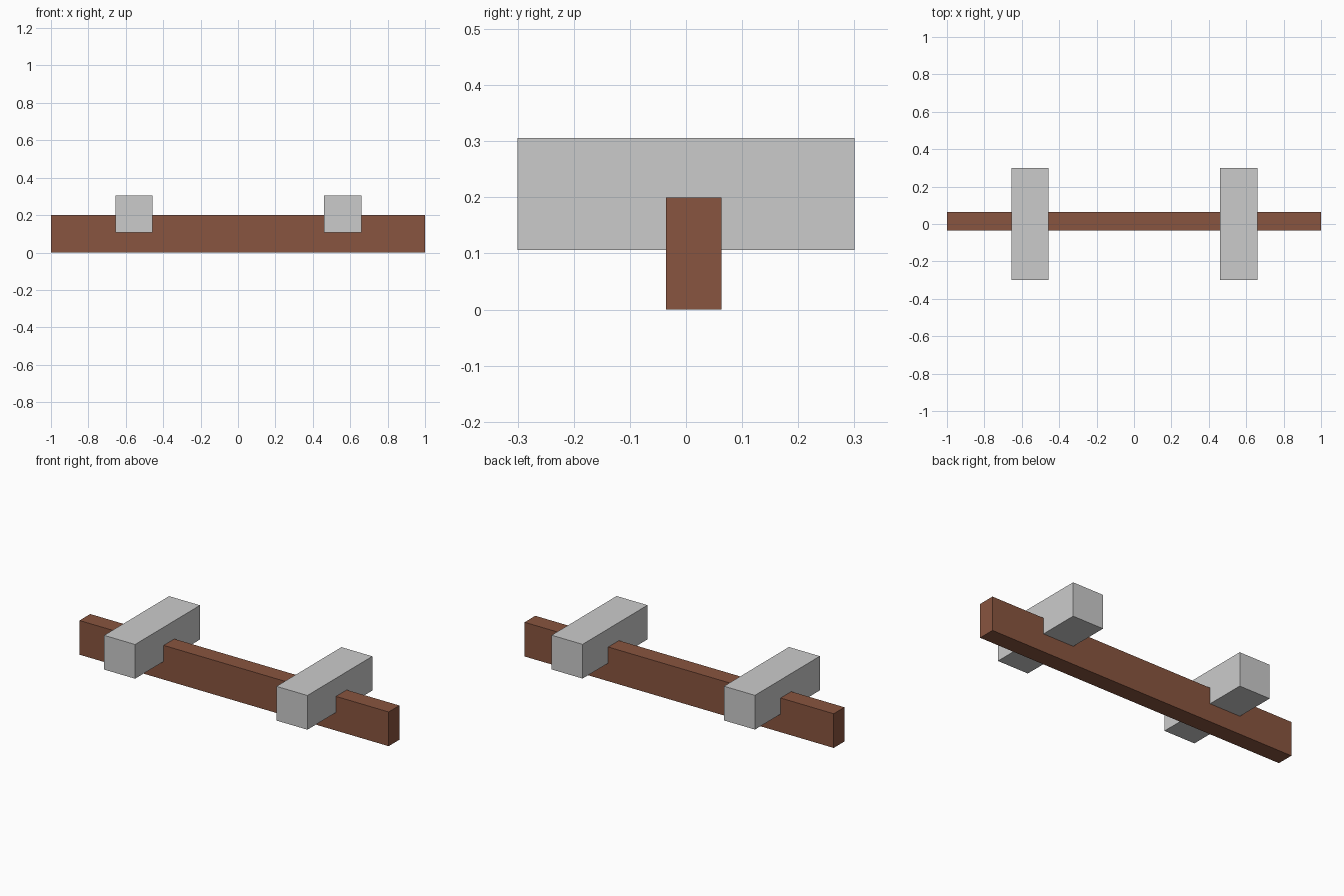
import bpy

if "Cube" in bpy.data.objects:
    bpy.data.objects.remove(bpy.data.objects["Cube"])


def box(name, x, y, z, material=None):
    """Axis-aligned box from (min, max) ranges."""
    ranges = (x, y, z)
    bpy.ops.mesh.primitive_cube_add(size=1, location=[(a + b) / 2 for a, b in ranges])
    obj = bpy.context.object
    obj.name = name
    obj.scale = [b - a for a, b in ranges]
    bpy.ops.object.transform_apply(location=False, rotation=False, scale=True)
    if material:
        obj.data.materials.append(material)
    return obj


wood = bpy.data.materials.new("brown_wood")
wood.diffuse_color = (0.25, 0.09, 0.05, 1)
wood.use_nodes = True
wood.node_tree.nodes["Principled BSDF"].inputs["Base Color"].default_value = wood.diffuse_color

# Long upright plank
box("beam", (-1, 1), (-0.036, 0.063), (0, 0.2), wood)

# Two grey blocks straddling the plank
for side, x in (("left", -0.556), ("right", 0.559)):
    box(side + "_crossbar", (x - 0.1, x + 0.1), (-0.3, 0.3), (0.106, 0.306))
